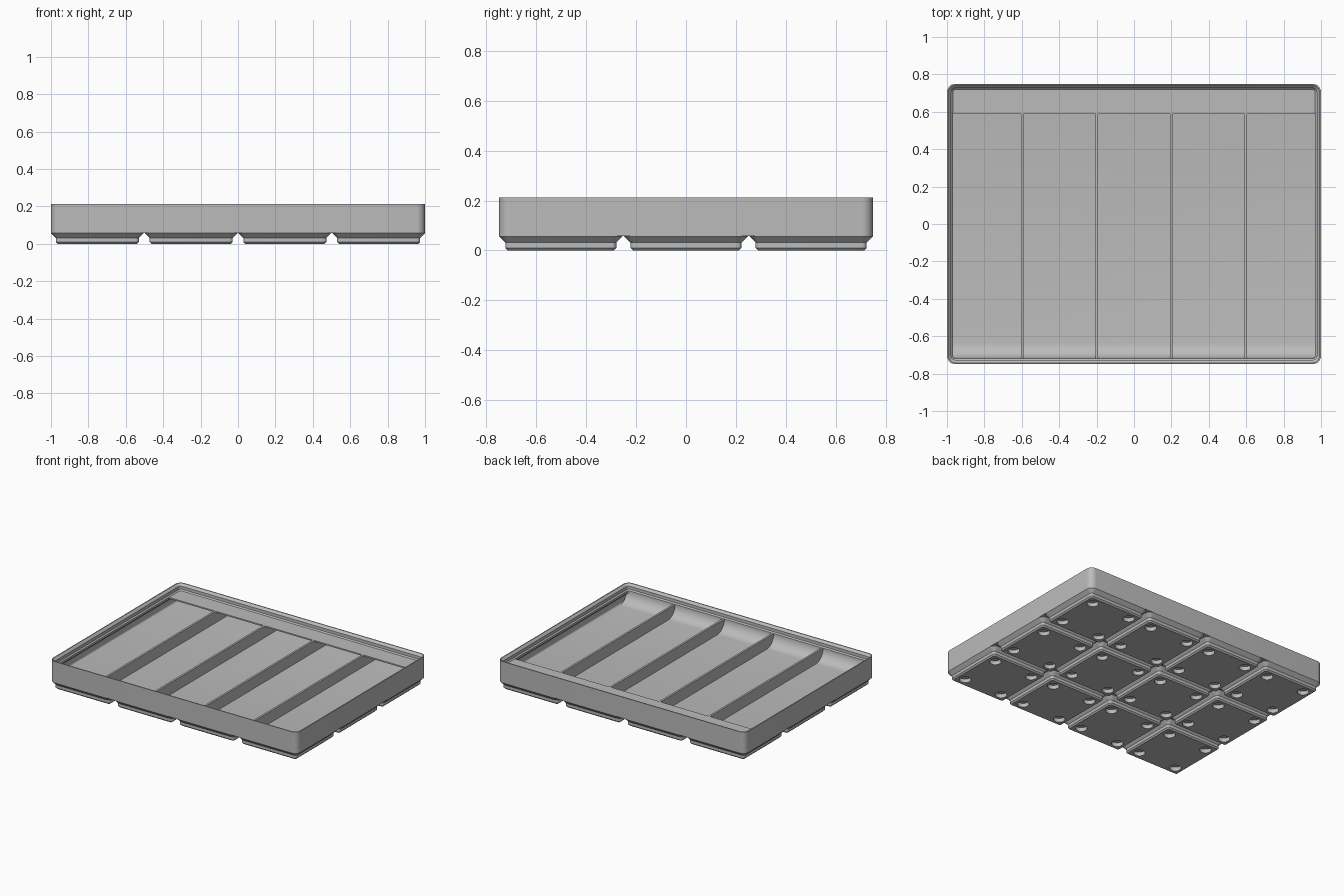
import bpy, bmesh, math
from mathutils import Vector

if "Cube" in bpy.data.objects:
    bpy.data.objects.remove(bpy.data.objects["Cube"], do_unlink=True)

MM = 2 / 167.5                       # model units per millimetre
HX, HY, R = 83.75, 62.75, 3.75       # half sizes and corner radius in mm
FLOOR, RIM = 7.0, 14.0               # floor height and divider height in mm
FRONT, BACK = -HY + 2.6, HY - 2.6    # inner edges of the lip

grey = bpy.data.materials.new("light_grey_plastic")
grey.use_nodes = True
colour = (0.5, 0.5, 0.5, 1)
grey.diffuse_color = colour
grey.node_tree.nodes["Principled BSDF"].inputs["Base Color"].default_value = colour


def finish(bm, name):
    bmesh.ops.recalc_face_normals(bm, faces=bm.faces)
    bmesh.ops.scale(bm, vec=(MM, MM, MM), verts=bm.verts)
    mesh = bpy.data.meshes.new(name)
    bm.to_mesh(mesh)
    bm.free()
    mesh.materials.append(grey)
    obj = bpy.data.objects.new(name, mesh)
    bpy.context.collection.objects.link(obj)
    return obj


def smooth(obj):
    bpy.ops.object.select_all(action="DESELECT")
    obj.select_set(True)
    bpy.context.view_layer.objects.active = obj
    bpy.ops.object.shade_smooth_by_angle(angle=math.radians(30))


def ring(bm, hx, hy, r, z, steps=8):
    """Rounded rectangle of vertices at height z."""
    verts = []
    for q, (sx, sy) in enumerate([(1, 1), (-1, 1), (-1, -1), (1, -1)]):
        for i in range(steps + 1):
            a = math.pi / 2 * (q + i / steps)
            verts.append(bm.verts.new((sx * (hx - r) + r * math.cos(a),
                                       sy * (hy - r) + r * math.sin(a), z)))
    return verts


def loft(name, hx, hy, r, profile):
    """Closed solid through rounded rectangles given as (inset, height)."""
    bm = bmesh.new()
    rings = [ring(bm, hx - d, hy - d, max(r - d, 0.6), z) for d, z in profile]
    for a, b in zip(rings, rings[1:]):
        for i in range(len(a)):
            j = (i + 1) % len(a)
            bm.faces.new((a[i], a[j], b[j], b[i]))
    bm.faces.new(rings[0])
    bm.faces.new(rings[-1])
    return finish(bm, name)


def extrude_x(name, profile, half):
    """Prism along x from (y, z) points."""
    bm = bmesh.new()
    face = bm.faces.new([bm.verts.new((-half, y, z)) for y, z in profile])
    ext = bmesh.ops.extrude_face_region(bm, geom=[face])["geom"]
    bmesh.ops.translate(bm, vec=(2 * half, 0, 0),
                        verts=[v for v in ext if isinstance(v, bmesh.types.BMVert)])
    return finish(bm, name)


# Tray: outer wall, stacking lip, inner wall, filleted floor
fillet = 1.1
curve = [(1 + fillet * (1 - math.cos(a)), FLOOR + fillet * (1 - math.sin(a)))
         for a in [math.pi / 2 * i / 5 for i in range(6)]]
smooth(loft("tray", HX, HY, R, [
    (0, 4.9), (0, 17.8), (0.6, 17.8), (1.9, 16.5), (1.9, 14.7), (2.6, RIM),
    (2.6, 12.8), (1, 11.2)] + curve))

# Dividers: four thin walls making five equal compartments
pitch = (2 * HX - 2 + 1.2) / 5
for i in range(4):
    bm = bmesh.new()
    bmesh.ops.create_cube(bm, size=1)
    bmesh.ops.scale(bm, vec=(1.2, 2 * HY - 3, RIM - FLOOR + 0.5), verts=bm.verts)
    bmesh.ops.translate(bm, vec=((i - 1.5) * pitch, 0, (RIM + FLOOR - 0.5) / 2),
                        verts=bm.verts)
    finish(bm, f"divider_{i + 1}")

# Label shelf along the back with a sloped underside
shelf = BACK - 11
extrude_x("label_shelf", [(shelf, RIM), (HY - 1.2, RIM), (HY - 1.2, FLOOR),
                          (shelf, RIM - 0.8)], HX - 1.5)

# Scoop: curved ramp from the floor up the front wall
rad = RIM - FLOOR
arc = [(FRONT + rad * (1 - math.cos(a)), RIM - rad * math.sin(a))
       for a in [math.pi / 2 * i / 16 for i in range(17)]]
smooth(extrude_x("front_scoop", arc + [(arc[-1][0], FLOOR - 0.3),
       (-HY + 0.8, FLOOR - 0.3), (-HY + 0.8, RIM)], HX - 1.5))

# Feet: one stepped pad with four round sockets, repeated on a 4 by 3 grid
foot = loft("foot", 20.75, 20.75, R, [
    (2.95, 0), (2.15, 0.8), (2.15, 2.6), (0, 4.75), (0, 5.1)])
bm = bmesh.new()
for sx in (-13, 13):
    for sy in (-13, 13):
        hole = bmesh.ops.create_cone(bm, cap_ends=True, segments=32, radius1=3.25,
                                     radius2=3.25, depth=4.8)
        bmesh.ops.translate(bm, vec=(sx, sy, 0), verts=hole["verts"])
cutter = finish(bm, "socket_cutter")
cutter.hide_render = True
cut = foot.modifiers.new("sockets", "BOOLEAN")
cut.object, cut.operation, cut.solver = cutter, "DIFFERENCE", "EXACT"
bpy.context.view_layer.objects.active = foot
bpy.ops.object.modifier_apply(modifier=cut.name)
bpy.data.objects.remove(cutter, do_unlink=True)
smooth(foot)
for ix in range(4):
    for iy in range(3):
        pad = foot if ix == iy == 0 else foot.copy()
        if pad is not foot:
            bpy.context.collection.objects.link(pad)
        pad.name = f"foot_{ix + 1}_{iy + 1}"
        pad.location = Vector((ix - 1.5, iy - 1, 0)) * 42 * MM
